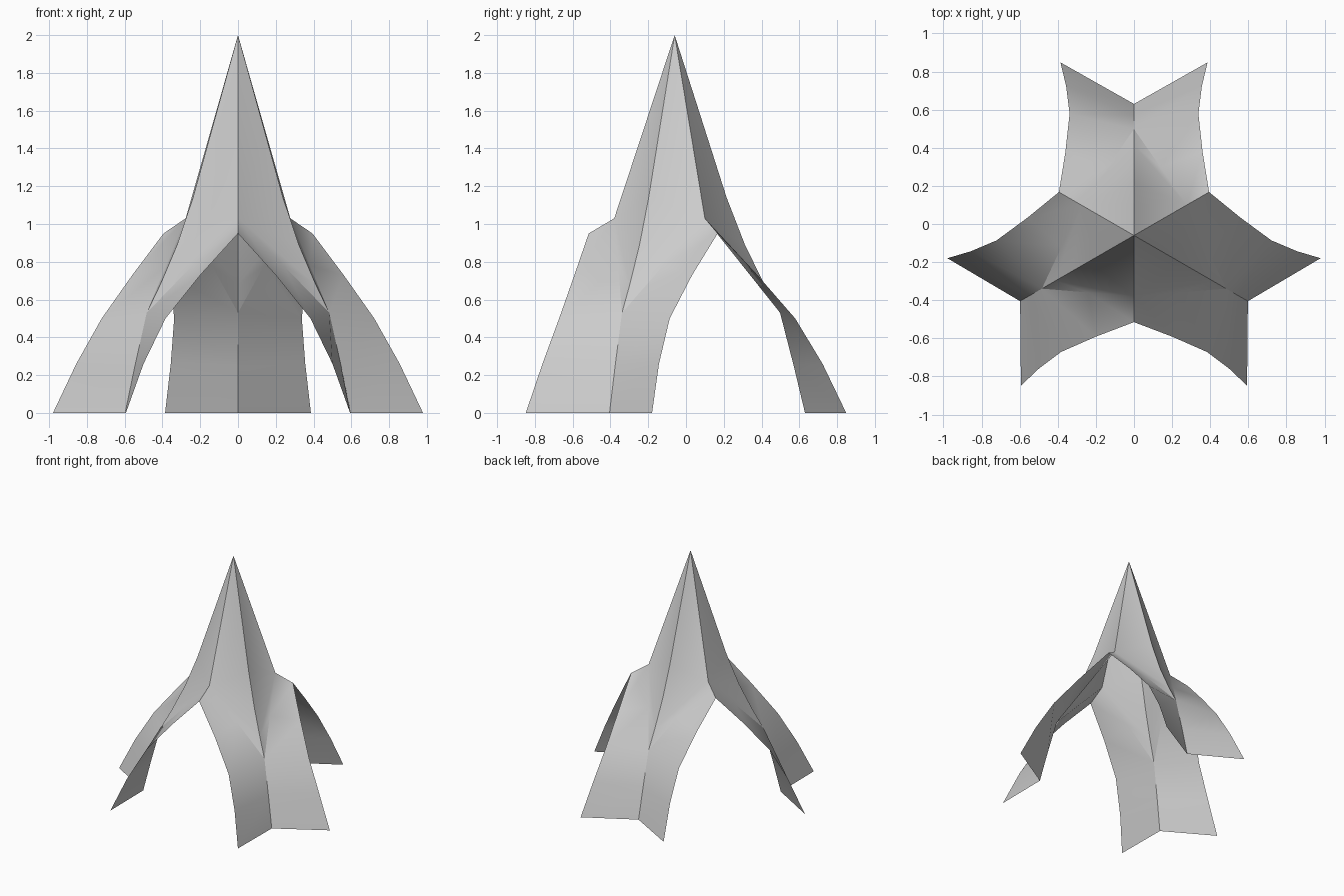
import bpy, bmesh, math
from mathutils import Vector, Matrix

cube = bpy.data.objects.get("Cube")
if cube:
    bpy.data.objects.remove(cube, do_unlink=True)

AXIS_Y = -0.06  # the three-fold axis stands slightly in front of the origin

# Matt grey shell
grey = bpy.data.materials.new("light grey")
grey.use_nodes = True
colour = (0.6, 0.6, 0.6, 1)
grey.diffuse_color = colour
bsdf = next(n for n in grey.node_tree.nodes if n.type == 'BSDF_PRINCIPLED')
bsdf.inputs["Base Color"].default_value = colour
bsdf.inputs["Roughness"].default_value = 0.8

# Ridge down the middle of a leg as (radius, height), from apex to ground
ridge = [Vector((0, r, z)) for r, z in (
    (0, 2), (0.16, 1.5), (0.275, 1.14), (0.372, 0.89), (0.475, 0.68),
    (0.558, 0.53), (0.63, 0.25), (0.69, 0))]

# Free edge of a leg, from the arch crown to the ground
edge = [Vector(p) for p in (
    (0.394, 0.2275, 0.95), (0.36, 0.438, 0.73), (0.338, 0.638, 0.5),
    (0.356, 0.783, 0.26), (0.386, 0.908, 0))]

# Crease from the valley between two legs down to the leg's knee
valley = Vector((0.277, 0.16, 1.03))
knee = ridge[5]
crease = valley.lerp(knee, 0.5)

# Half a leg with its share of the spire
half_leg = [(valley, ridge[i], ridge[i + 1]) for i in range(4)]
half_leg += [
    (valley, ridge[4], crease), (crease, ridge[4], knee),
    (valley, crease, edge[1], edge[0]), (crease, knee, edge[2], edge[1]),
    (knee, ridge[6], edge[3], edge[2]), (ridge[6], ridge[7], edge[4], edge[3])]

# Mirror each half leg and turn it to the three leg directions
bm = bmesh.new()
for turn in range(3):
    spin = Matrix.Rotation(math.radians(120 * turn), 4, 'Z')
    for side in (1, -1):
        place = Matrix.Translation((0, AXIS_Y, 0)) @ spin @ Matrix.Diagonal((side, 1, 1, 1))
        for points in half_leg:
            ordered = points if side > 0 else points[::-1]
            bm.faces.new([bm.verts.new(place @ p) for p in ordered])
bmesh.ops.remove_doubles(bm, verts=bm.verts[:], dist=0.002)
bmesh.ops.recalc_face_normals(bm, faces=bm.faces[:])
bm.normal_update()
if sum(f.normal.z * f.calc_area() for f in bm.faces) < 0:
    bmesh.ops.reverse_faces(bm, faces=bm.faces[:])

mesh = bpy.data.meshes.new("three_legged_spire")
bm.to_mesh(mesh)
bm.free()
mesh.materials.append(grey)
spire = bpy.data.objects.new("three_legged_spire", mesh)
bpy.context.collection.objects.link(spire)

# Smooth sheet with crisp ridges
bpy.ops.object.select_all(action='DESELECT')
spire.select_set(True)
bpy.context.view_layer.objects.active = spire
bpy.ops.object.shade_smooth_by_angle(angle=math.radians(30))
